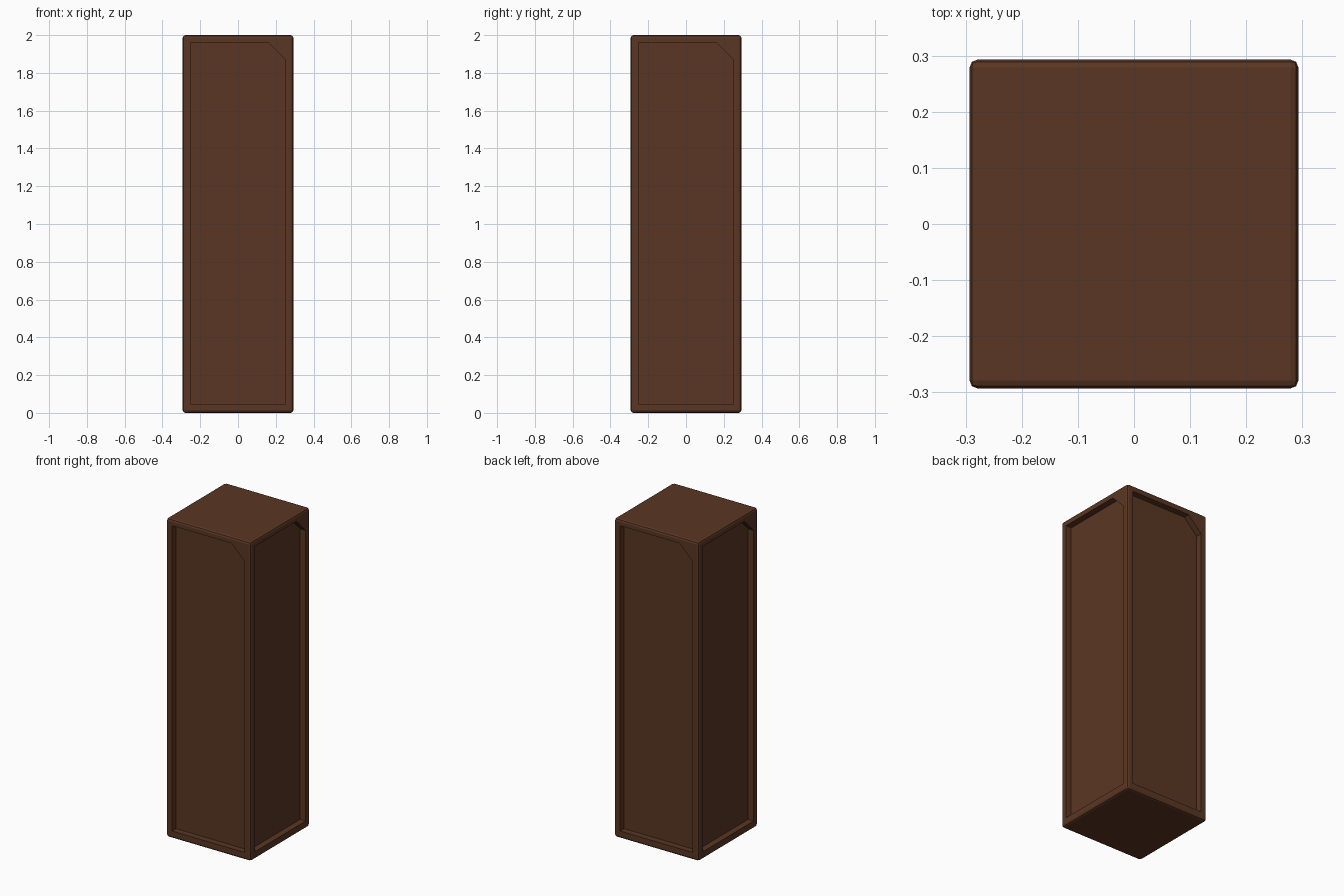
import bpy
import bmesh
from math import pi
from mathutils import Matrix, Vector

if "Cube" in bpy.data.objects:
    bpy.data.objects.remove(bpy.data.objects["Cube"], do_unlink=True)

HALF = 0.293      # half width of the pillar
HEIGHT = 2.0
BEVEL = 0.014
DEPTH = 0.039     # recess depth
INNER = 0.252     # half width of a recess
LOW, HIGH = 0.047, 1.962
CLIP = 0.092      # clipped corner of a recess

wood = bpy.data.materials.new("dark_brown_wood")
wood.use_nodes = True
colour = (0.102, 0.037, 0.017, 1)
wood.diffuse_color = colour
wood.node_tree.nodes["Principled BSDF"].inputs["Base Color"].default_value = colour


def add_object(name, bm):
    bmesh.ops.recalc_face_normals(bm, faces=bm.faces)
    mesh = bpy.data.meshes.new(name)
    bm.to_mesh(mesh)
    bm.free()
    mesh.materials.append(wood)
    obj = bpy.data.objects.new(name, mesh)
    bpy.context.collection.objects.link(obj)
    return obj


# Pillar block with softened edges
bm = bmesh.new()
bmesh.ops.create_cube(bm, size=1, matrix=Matrix.Translation((0, 0, HEIGHT / 2))
                      @ Matrix.Diagonal((2 * HALF, 2 * HALF, HEIGHT, 1)))
bmesh.ops.bevel(bm, geom=bm.edges[:], offset=BEVEL, segments=2,
                profile=0.5, affect='EDGES')
pillar = add_object("panelled_pillar", bm)

# Recess cutters: one clipped panel outline, turned to all four sides
outline = [(-INNER, LOW), (INNER, LOW), (INNER, HIGH - CLIP),
           (INNER - CLIP, HIGH), (-INNER, HIGH)]
bm = bmesh.new()
for side in range(4):
    turn = Matrix.Rotation(side * pi / 2, 3, 'Z')
    face = bm.faces.new([bm.verts.new(turn @ Vector((x, DEPTH - HALF, z)))
                         for x, z in outline])
    out = bmesh.ops.extrude_face_region(bm, geom=[face], use_keep_orig=True)
    moved = [v for v in out["geom"] if isinstance(v, bmesh.types.BMVert)]
    bmesh.ops.translate(bm, verts=moved, vec=turn @ Vector((0, -2 * DEPTH, 0)))
cutter = add_object("recess_cutter", bm)
cutter.hide_render = True

# Cut the recesses, then drop the helper
cut = pillar.modifiers.new("recesses", 'BOOLEAN')
cut.operation = 'DIFFERENCE'
cut.solver = 'EXACT'
cut.object = cutter
bpy.context.view_layer.objects.active = pillar
pillar.select_set(True)
bpy.ops.object.modifier_apply(modifier=cut.name)
bpy.data.objects.remove(cutter, do_unlink=True)
